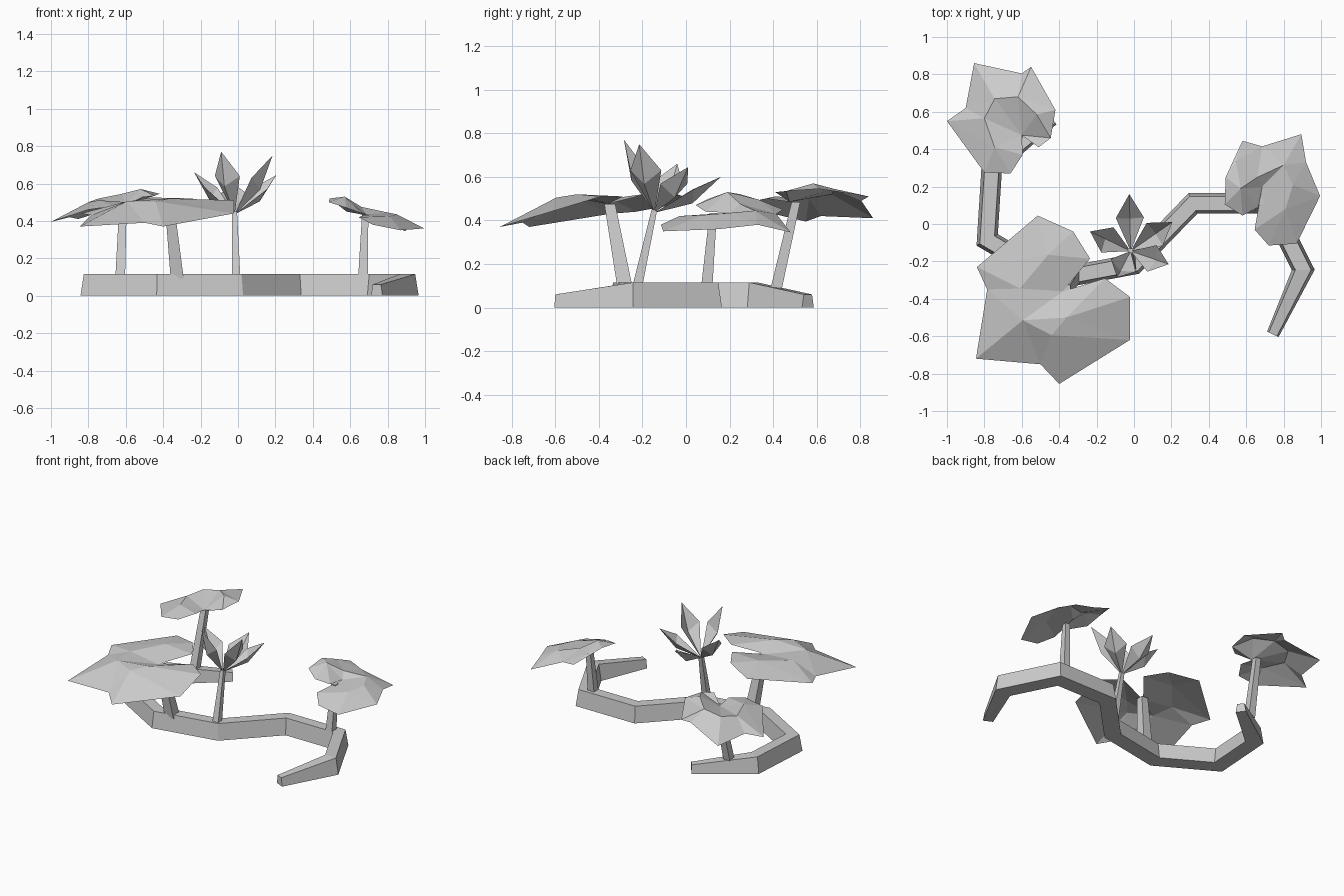
import bpy
from mathutils import Vector
from mathutils.geometry import delaunay_2d_cdt

if "Cube" in bpy.data.objects:
    bpy.data.objects.remove(bpy.data.objects["Cube"])


def add_mesh(name, verts, faces):
    me = bpy.data.meshes.new(name)
    me.from_pydata([tuple(v) for v in verts], [], faces)
    me.update()
    ob = bpy.data.objects.new(name, me)
    bpy.context.collection.objects.link(ob)
    return ob


def loft(name, rings):
    # skin equal-sized rings into a capped tube
    n = len(rings[0])
    verts = [v for r in rings for v in r]
    faces = [(k * n + i, k * n + (i + 1) % n, (k + 1) * n + (i + 1) % n, (k + 1) * n + i)
             for k in range(len(rings) - 1) for i in range(n)]
    faces += [tuple(reversed(range(n))), tuple(range(len(verts) - n, len(verts)))]
    return add_mesh(name, verts, faces)


# Root: trapezoid section swept along a mitred ground path
path = [Vector(p) for p in [(-.435, .56), (-.76, .31), (-.785, -.085), (-.425, -.295), (.0, -.215),
                            (.315, .11), (.725, .11), (.905, -.245), (.742, -.59)]]
rings = []
for i, p in enumerate(path):
    a = (p - path[i - 1]).normalized() if i else None
    b = (path[i + 1] - p).normalized() if i < len(path) - 1 else None
    d = ((a or b) + (b or a)).normalized()
    side = Vector((-d.y, d.x))
    end = a is None or b is None
    k = 1 if end else 1 / max(.5, d.dot(a))
    wb, wt, h = (.034, .024, .06) if end else (.055 * k, .038 * k, .115)
    rings.append([(*(p + side * w), z) for w, z in [(wb, 0), (-wb, 0), (-wt, h), (wt, h)]])
loft("root", rings)


# Stems: tapered square posts
def stem(name, base, top, r0, r1):
    rings = []
    for (x, y, z), r in ((base, r0), (top, r1)):
        rings.append([(x - r, y - r, z), (x + r, y - r, z), (x + r, y + r, z), (x - r, y + r, z)])
    loft(name, rings)


stem("front_leaf_stem", (-.325, -.28, .09), (-.365, -.35, .475), .035, .025)
stem("back_leaf_stem", (-.63, .415, .09), (-.615, .505, .485), .026, .02)
stem("right_leaf_stem", (.668, .095, .09), (.68, .125, .435), .026, .017)
stem("flower_stem", (-.01, -.225, .09), (-.018, -.145, .45), .023, .013)


# Leaves: notched outlines with raised inner fold points
def leaf(name, rim, inner):
    pts = rim + inner
    flat = [Vector(p[:2]) for p in pts]
    co, _, faces, orig, _, _ = delaunay_2d_cdt(flat, [], [list(range(len(rim)))], 1, 1e-5)
    verts = [(c.x, c.y, pts[o[0]][2]) for c, o in zip(co, orig)]
    add_mesh(name, verts, [tuple(f) for f in faces])


leaf("front_leaf",
     [(-.38, -.36, .475), (-.235, -.185, .52), (-.325, -.04, .52), (-.515, .045, .49),
      (-.84, -.23, .44), (-.785, -.35, .43), (-.845, -.72, .37), (-.50, -.75, .39),
      (-.40, -.855, .37), (-.022, -.62, .44), (-.022, -.39, .51), (-.155, -.29, .51)][::-1],
     [(-.46, -.165, .525), (-.61, -.345, .50), (-.595, -.515, .505), (-.44, -.595, .505),
      (-.36, -.50, .52)])
leaf("back_leaf",
     [(-.60, .475, .485), (-.51, .41, .53), (-.445, .46, .535), (-.42, .61, .545),
      (-.55, .84, .51), (-.60, .805, .49), (-.855, .86, .41), (-.90, .62, .42),
      (-1, .55, .395), (-.80, .275, .46), (-.66, .27, .48), (-.595, .37, .50)],
     [(-.52, .585, .57), (-.62, .68, .545), (-.745, .67, .52), (-.80, .565, .50),
      (-.745, .41, .51)])
leaf("right_leaf",
     [(.685, .20, .435), (.645, -.03, .42), (.72, -.115, .38), (.87, -.105, .35),
      (.995, .15, .36), (.92, .33, .38), (.895, .48, .345), (.685, .415, .43),
      (.58, .445, .45), (.49, .25, .52), (.485, .105, .50), (.58, .045, .47), (.665, .09, .44)],
     [(.81, .08, .425), (.85, .21, .435), (.80, .315, .445), (.66, .25, .475), (.57, .19, .53),
      (.545, .335, .495)])

# Flower: five creased petals sharing one base point
base = Vector((-.018, -.145, .435))
tips = [(.185, -.215, .75), (-.09, -.285, .77), (-.235, -.04, .66), (-.025, .16, .60), (.205, .01, .645)]
for n, t in enumerate(tips):
    v = Vector(t) - base
    side = v.cross(Vector((0, 0, 1))).normalized()
    out = side.cross(v).normalized()
    if out.z > 0:
        out = -out
    keel = base + v * .5 + out * .045
    left = base + v * .6 - side * .075 - out * .01
    right = base + v * .6 + side * .075 - out * .01
    add_mesh(f"petal_{n + 1}", [base, left, Vector(t), right, keel],
             [(0, 4, 1), (0, 3, 4), (1, 4, 2), (4, 3, 2)])
